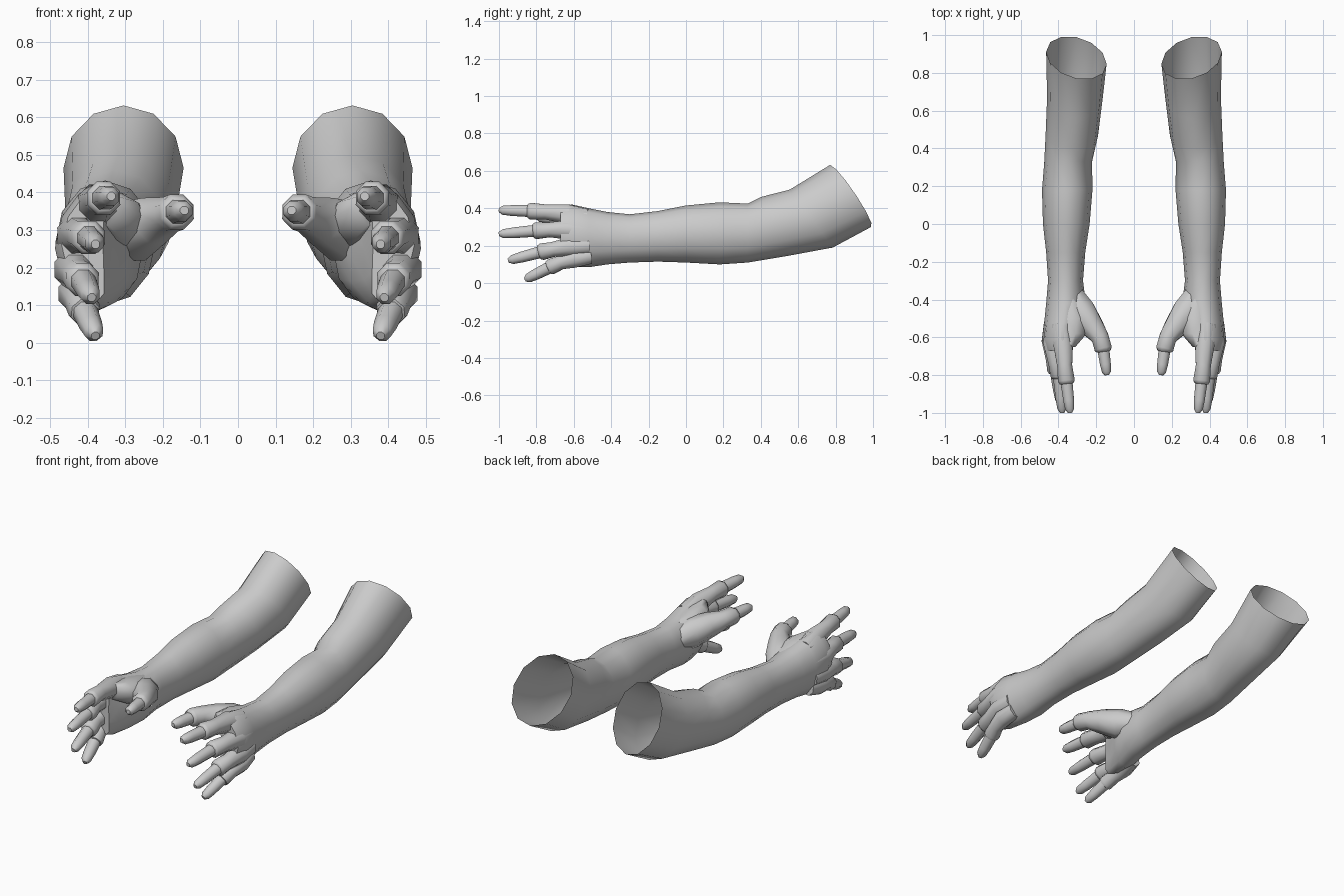
import bpy, bmesh
from math import cos, sin, pi, radians
from mathutils import Vector

cube = bpy.data.objects.get("Cube")
if cube:
    bpy.data.objects.remove(cube, do_unlink=True)

grey = bpy.data.materials.new("plain_grey")
grey.use_nodes = True
grey.diffuse_color = (0.6, 0.6, 0.6, 1)
grey.node_tree.nodes["Principled BSDF"].inputs["Base Color"].default_value = (0.6, 0.6, 0.6, 1)


def loft(name, rings, cap_start=True, cap_end=True, angle=60):
    """Skin a list of equal rings, smooth it and mirror it to the other side."""
    bm = bmesh.new()
    loops = [[bm.verts.new(p) for p in ring] for ring in rings]
    n = len(loops[0])
    for a, b in zip(loops, loops[1:]):
        for i in range(n):
            j = (i + 1) % n
            bm.faces.new((a[i], a[j], b[j], b[i]))
    if cap_start:
        bm.faces.new(loops[0])
    if cap_end:
        bm.faces.new(loops[-1])
    bmesh.ops.recalc_face_normals(bm, faces=bm.faces)
    mesh = bpy.data.meshes.new(name)
    bm.to_mesh(mesh)
    bm.free()
    mesh.materials.append(grey)
    ob = bpy.data.objects.new(name, mesh)
    bpy.context.collection.objects.link(ob)
    bpy.ops.object.select_all(action='DESELECT')
    ob.select_set(True)
    bpy.context.view_layer.objects.active = ob
    bpy.ops.object.shade_smooth_by_angle(angle=radians(angle))
    mirror = ob.modifiers.new("other_side", 'MIRROR')
    mirror.use_mirror_merge = False
    return ob


def arm_ring(y, x0, x1, z0, z1, lean=0, skew=0, bow=0, sides=12):
    """Oval section; lean and skew tilt it, bow cups it toward the palm."""
    cx, cz, rx, rz = (x0 + x1) / 2, (z0 + z1) / 2, (x1 - x0) / 2, (z1 - z0) / 2
    ring = []
    for i in range(sides):
        t = 2 * pi * i / sides
        dx, dz = rx * cos(t), rz * sin(t)
        ring.append((cx + dx - bow * sin(t) ** 2, y + lean * dz + skew * dx, cz + dz))
    return ring


# Arm from the open shoulder cut down to the knuckles
arm_sections = [
    (0.88, 0.145, 0.465, 0.30, 0.632, -0.66, 0.2),
    (0.67, 0.165, 0.46, 0.19, 0.50, -0.74),
    (0.47, 0.19, 0.468, 0.145, 0.46, -0.45),
    (0.33, 0.222, 0.475, 0.11, 0.425),
    (0.18, 0.22, 0.487, 0.10, 0.432),
    (0.0, 0.235, 0.482, 0.11, 0.415),
    (-0.15, 0.258, 0.465, 0.115, 0.385),
    (-0.30, 0.27, 0.455, 0.11, 0.368),
    (-0.42, 0.255, 0.465, 0.10, 0.38),
    (-0.52, 0.29, 0.475, 0.085, 0.40, 0, 0, 0.01),
    (-0.61, 0.335, 0.488, 0.085, 0.42, 0, 0, 0.035),
    (-0.67, 0.36, 0.47, 0.11, 0.41, 0, 0, 0.04),
]
loft("arms", [arm_ring(*s) for s in arm_sections], cap_start=False)


def digit(name, path, widths, tip, sides=8):
    """Jointed digit: a padded sleeve along the path, then a slim rounded tip."""
    pts = [Vector(p) for p in path]
    end = Vector(tip)
    axis = (end - pts[-1]).normalized()
    length = (end - pts[-1]).length
    stations = list(zip(pts, widths))
    # sleeve rim steps inward before the tip emerges
    stations += [(pts[-1] + axis * 0.015, 0.04), (pts[-1] + axis * 0.017, 0.034)]
    for part, r in ((0.6, 0.031), (0.88, 0.026), (1.0, 0.012)):
        stations.append((pts[-1] + axis * length * part, r))
    rings = []
    for k, (p, r) in enumerate(stations):
        before = stations[max(k - 1, 0)][0]
        after = stations[min(k + 1, len(stations) - 1)][0]
        d = (after - before).normalized()
        side = d.cross(Vector((0, 0, 1))).normalized()
        up = side.cross(d)
        rings.append([p + r * (side * cos(t) + up * sin(t))
                      for t in (2 * pi * (i + 0.5) / sides for i in range(sides))])
    loft(name, rings, angle=50)


# Four fingers fanned down the edge of the hand
finger_widths = (0.05, 0.056, 0.043, 0.048)
digit("index_fingers", [(0.385, -0.53, 0.35), (0.375, -0.64, 0.37),
                        (0.367, -0.75, 0.38), (0.358, -0.83, 0.385)], finger_widths, (0.338, -1.0, 0.39))
digit("middle_fingers", [(0.42, -0.53, 0.275), (0.43, -0.63, 0.285),
                         (0.415, -0.73, 0.285), (0.398, -0.80, 0.28)], finger_widths, (0.38, -1.0, 0.262))
digit("ring_fingers", [(0.43, -0.52, 0.20), (0.437, -0.62, 0.195),
                       (0.428, -0.71, 0.18), (0.415, -0.77, 0.168)], finger_widths, (0.39, -0.95, 0.12))
digit("little_fingers", [(0.42, -0.51, 0.145), (0.43, -0.60, 0.13),
                         (0.423, -0.67, 0.11), (0.41, -0.72, 0.088)], (0.045, 0.052, 0.04, 0.044), (0.38, -0.86, 0.018))

# Thumb reaching inward from the wrist
digit("thumbs", [(0.335, -0.36, 0.27), (0.285, -0.46, 0.295), (0.225, -0.54, 0.325),
                 (0.18, -0.60, 0.342), (0.163, -0.66, 0.348)],
      (0.06, 0.085, 0.068, 0.05, 0.05), (0.143, -0.8, 0.352))

# Web of flesh between thumb and index finger
web = [(-0.40, 0.28, 0.40, 0.20, 0.37), (-0.50, 0.235, 0.42, 0.24, 0.392),
       (-0.58, 0.25, 0.42, 0.27, 0.40), (-0.65, 0.31, 0.41, 0.31, 0.41)]
loft("thumb_webs", [arm_ring(*s, sides=10) for s in web])
